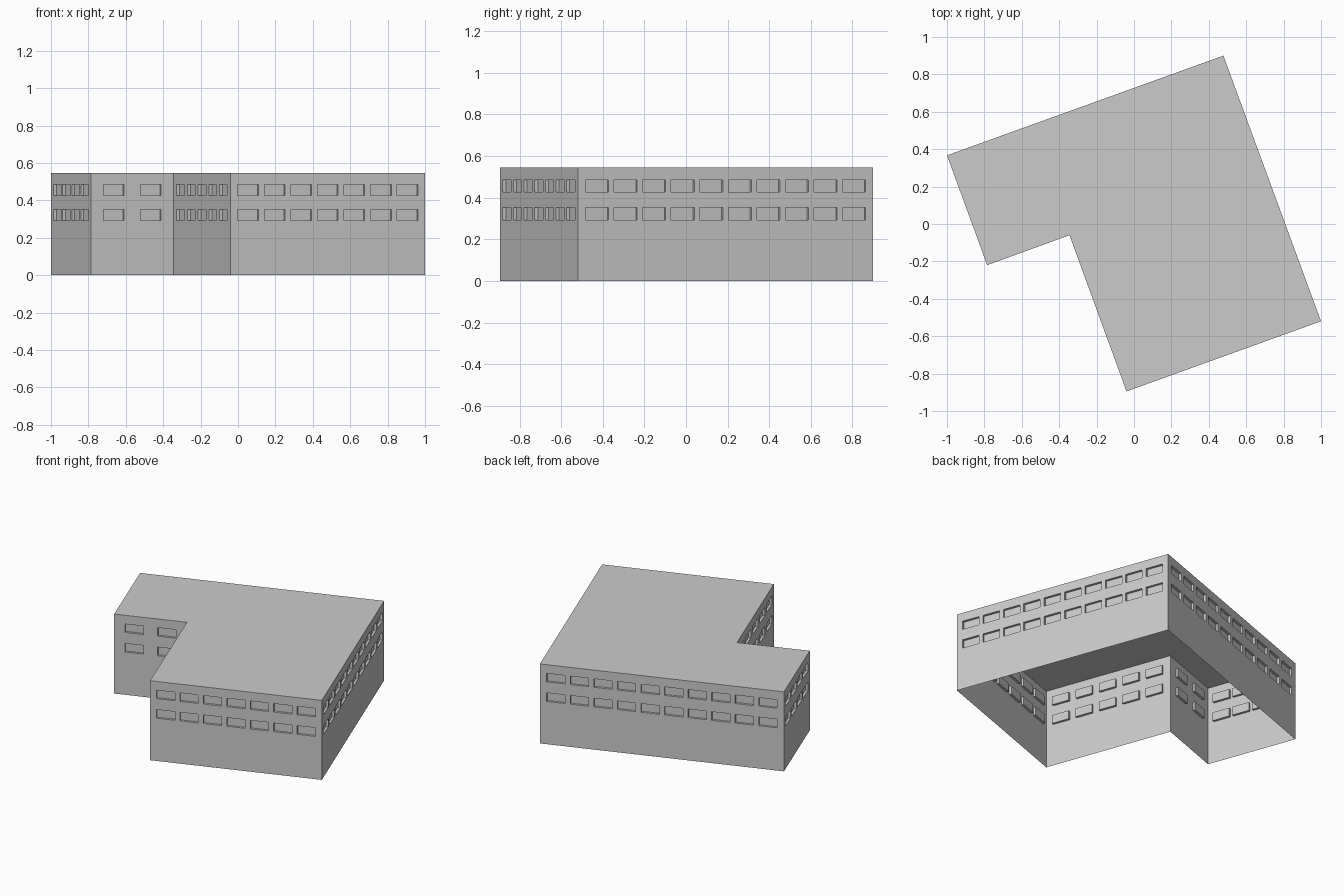
import bpy, bmesh
from mathutils import Vector

if "Cube" in bpy.data.objects:
    bpy.data.objects.remove(bpy.data.objects["Cube"])

H = 0.545                                   # building height
WIN_W, DEPTH = 0.118, 0.016                 # window width and recess
Z_CUTS = [0, 0.293, 0.352, 0.427, 0.485, H]  # floor lines and window rows

# L-shaped footprint, counter-clockwise from the left corner
CORNERS = [(-1.0, 0.367), (-0.785, -0.22), (-0.345, -0.06),
           (-0.04, -0.895), (1.0, -0.52), (0.478, 0.9)]
# windows per row and distance from the wall end to the first window
WALLS = [(4, 0.042), (2, 0.07), (5, 0.051), (7, 0.041), (10, 0.04), (10, 0.044)]

bm = bmesh.new()


def quad(*pts):
    bm.faces.new([bm.verts.new(p) for p in pts])


def wall(a, b, count, margin):
    """Wall from a to b with two rows of recessed windows."""
    a, b = Vector((*a, 0)), Vector((*b, 0))
    length = (b - a).length
    d = (b - a).normalized()
    inward = Vector((-d.y, d.x, 0)) * DEPTH
    pitch = (length - 2 * margin - WIN_W) / (count - 1)
    cuts = [0]
    for i in range(count):
        s = margin + i * pitch
        cuts += [s, s + WIN_W]
    cuts.append(length)
    for i in range(len(cuts) - 1):
        for j in range(len(Z_CUTS) - 1):
            z0, z1 = Vector((0, 0, Z_CUTS[j])), Vector((0, 0, Z_CUTS[j + 1]))
            p, q = a + d * cuts[i], a + d * cuts[i + 1]
            ring = [p + z0, q + z0, q + z1, p + z1]
            if i % 2 and j % 2:
                # window: recessed pane with four reveals
                pane = [v + inward for v in ring]
                quad(*pane)
                for k in range(4):
                    n = (k + 1) % 4
                    quad(ring[k], ring[n], pane[n], pane[k])
            else:
                quad(*ring)


# Walls around the footprint, open underneath
for i, (count, margin) in enumerate(WALLS):
    wall(CORNERS[i], CORNERS[(i + 1) % len(CORNERS)], count, margin)

# Flat roof
quad(*[(x, y, H) for x, y in CORNERS])

bmesh.ops.remove_doubles(bm, verts=bm.verts, dist=0.0001)
mesh = bpy.data.meshes.new("building")
bm.to_mesh(mesh)
bm.free()
bpy.context.collection.objects.link(bpy.data.objects.new("building", mesh))
